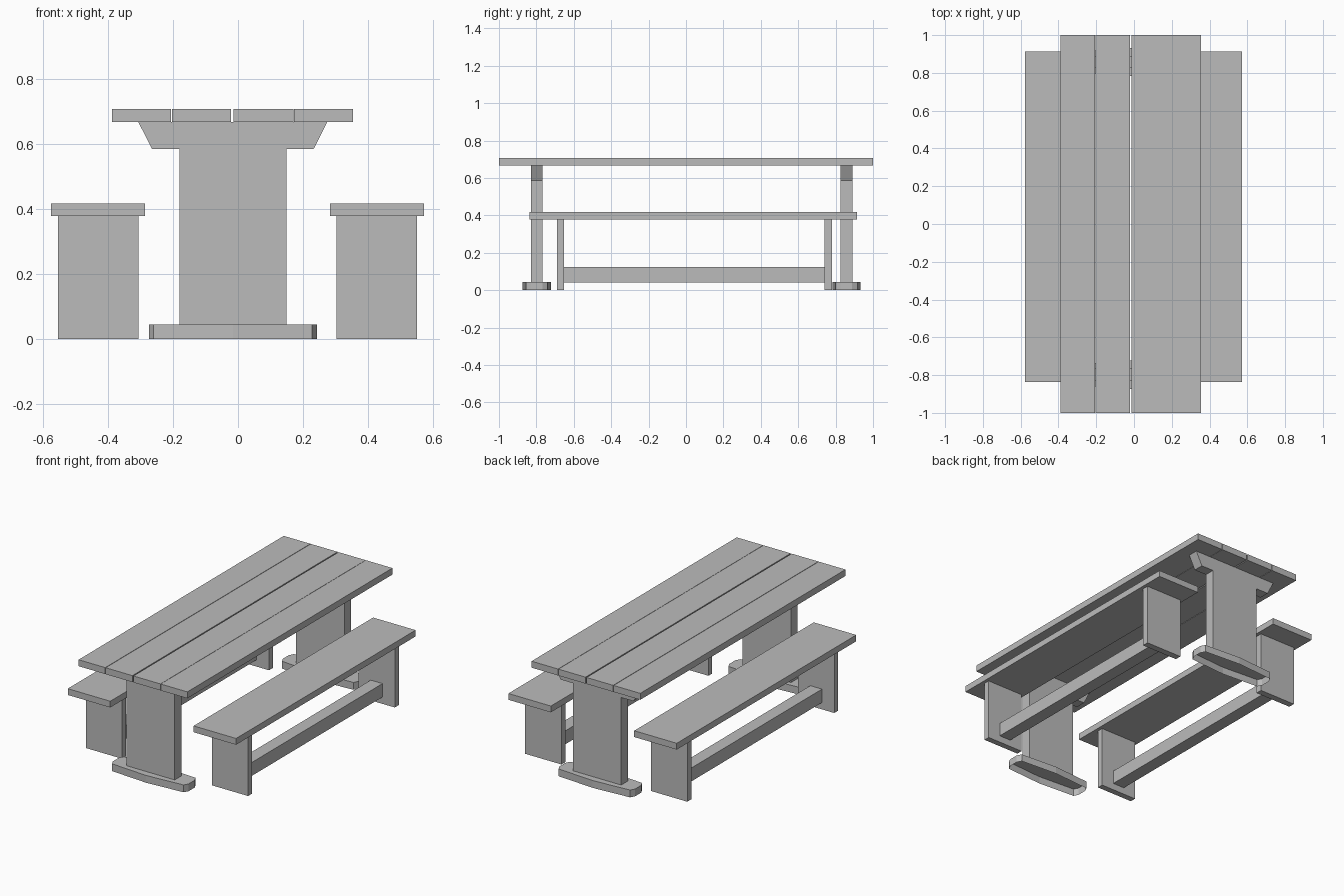
import bpy
import bmesh

cube = bpy.data.objects.get("Cube")
if cube:
    bpy.data.objects.remove(cube, do_unlink=True)

grey = bpy.data.materials.new("plain grey")
grey.use_nodes = True
grey.diffuse_color = (0.5, 0.5, 0.5, 1)
grey.node_tree.nodes["Principled BSDF"].inputs["Base Color"].default_value = (0.5, 0.5, 0.5, 1)


def prism(name, outline, direction, open_base=False):
    """Extrude a flat outline along a direction; optionally leave its base open."""
    bm = bmesh.new()
    base = bm.faces.new([bm.verts.new(p) for p in outline])
    new = bmesh.ops.extrude_face_region(bm, geom=[base], use_keep_orig=True)["geom"]
    verts = [g for g in new if isinstance(g, bmesh.types.BMVert)]
    bmesh.ops.translate(bm, verts=verts, vec=direction)
    bmesh.ops.recalc_face_normals(bm, faces=bm.faces)
    if open_base:
        bmesh.ops.delete(bm, geom=[base], context='FACES_ONLY')
    mesh = bpy.data.meshes.new(name)
    bm.to_mesh(mesh)
    bm.free()
    mesh.materials.append(grey)
    obj = bpy.data.objects.new(name, mesh)
    bpy.context.collection.objects.link(obj)
    return obj


def box(name, x, y, z):
    outline = [(x[0], y[0], z[0]), (x[1], y[0], z[0]), (x[1], y[1], z[0]), (x[0], y[1], z[0])]
    return prism(name, outline, (0, 0, z[1] - z[0]))


# Table top: four planks with narrow gaps
planks = [(-0.388, -0.206), (-0.203, -0.021), (-0.014, 0.171), (0.173, 0.354)]
for i, span in enumerate(planks):
    box(f"table_plank_{i + 1}", span, (-1, 1), (0.668, 0.708))

# Table supports: leg panel, tapered bracket and bowed foot at each end
cx = -0.016
for side, y in (("front", -0.798), ("back", 0.858)):
    box(f"{side}_table_leg", (cx - 0.165, cx + 0.165), (y - 0.032, y + 0.032), (0.045, 0.585))
    bracket = [(-0.249, 0.585), (0.249, 0.585), (0.291, 0.668), (-0.291, 0.668)]
    prism(f"{side}_bracket", [(cx + x, y - 0.032, z) for x, z in bracket], (0, 0.064, 0))
    quarter = [(0.259, 0.03), (0.244, 0.058), (0, 0.075), (-0.244, 0.058), (-0.259, 0.03)]
    foot = quarter + [(-x, -d) for x, d in quarter]
    prism(f"{side}_foot", [(cx + x, y + d, 0) for x, d in foot], (0, 0, 0.045), open_base=True)

# Benches: seat, two leg panels and a low stretcher
for side, x in (("left", 0.428), ("right", -0.431)):
    box(f"{side}_bench_seat", (x - 0.145, x + 0.145), (-0.837, 0.913), (0.378, 0.417))
    box(f"{side}_bench_front_leg", (x - 0.124, x + 0.124), (-0.69, -0.653), (0, 0.378))
    box(f"{side}_bench_back_leg", (x - 0.124, x + 0.124), (0.74, 0.78), (0, 0.378))
    box(f"{side}_bench_stretcher", (x - 0.04, x + 0.04), (-0.653, 0.74), (0.042, 0.125))
